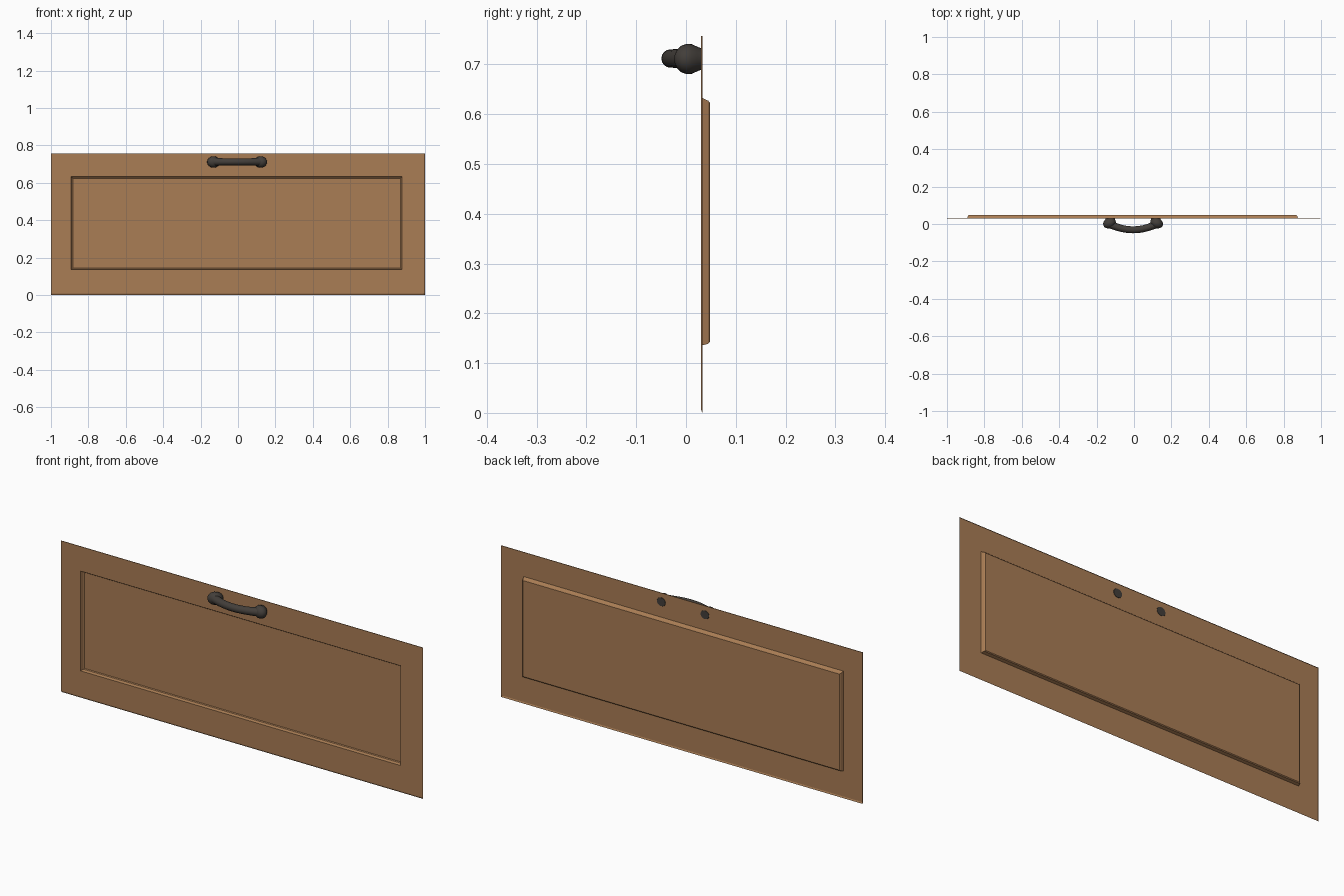
import bpy, bmesh, math

default = bpy.data.objects.get("Cube")
if default:
    bpy.data.objects.remove(default, do_unlink=True)


def material(name, rgb):
    mat = bpy.data.materials.new(name)
    mat.use_nodes = True
    mat.diffuse_color = (*rgb, 1)
    mat.node_tree.nodes["Principled BSDF"].inputs["Base Color"].default_value = (*rgb, 1)
    return mat


wood = material("warm_wood", (0.40, 0.205, 0.09))
iron = material("dark_iron", (0.055, 0.048, 0.042))


def add_mesh(name, bm, mat):
    bmesh.ops.recalc_face_normals(bm, faces=bm.faces)
    mesh = bpy.data.meshes.new(name)
    bm.to_mesh(mesh)
    bm.free()
    mesh.materials.append(mat)
    obj = bpy.data.objects.new(name, mesh)
    bpy.context.collection.objects.link(obj)
    return obj


def smooth(obj, angle):
    bpy.ops.object.select_all(action="DESELECT")
    obj.select_set(True)
    bpy.context.view_layer.objects.active = obj
    bpy.ops.object.shade_smooth_by_angle(angle=math.radians(angle))


def bridge(bm, rings):
    for a, b in zip(rings, rings[1:]):
        for i in range(len(a)):
            j = (i + 1) % len(a)
            bm.faces.new((a[i], a[j], b[j], b[i]))


# Drawer front: a thin sheet with a turned rim and a sunken panel
def rectangle(bm, left, right, low, high, y):
    corners = ((left, low), (right, low), (right, high), (left, high))
    return [bm.verts.new((x, y, z)) for x, z in corners]


bm = bmesh.new()
rings = [rectangle(bm, *r) for r in (
    (-1, 1, 0, 0.757, 0.033),
    (-1, 0.995, 0.007, 0.757, 0.03),
    (-0.892, 0.877, 0.135, 0.634, 0.03),
    (-0.887, 0.872, 0.139, 0.627, 0.045),
    (-0.883, 0.868, 0.143, 0.623, 0.048))]
bridge(bm, rings)
bm.faces.new(rings[-1])
front = add_mesh("drawer_front", bm, wood)
# the visible side of the sheet faces forward
if front.data.polygons[-1].normal.y > 0:
    front.data.flip_normals()

HANDLE_X, HANDLE_Z = -0.005, 0.711

# Handle mounts: turned knobs whose feet just pierce the sheet
profile = ((0.021, 0.0315), (0.025, 0.022), (0.03, 0.011), (0.0305, 0.002),
           (0.027, -0.009), (0.019, -0.018), (0.007, -0.023))
for side, name in ((-1, "right_handle_mount"), (1, "left_handle_mount")):
    bm = bmesh.new()
    rings = []
    for radius, y in profile:
        ring = []
        for i in range(24):
            a = math.tau * i / 24
            x = HANDLE_X + side * (0.126 - 0.2 * (y - 0.005)) + 1.1 * radius * math.cos(a)
            ring.append(bm.verts.new((x, y, HANDLE_Z + radius * math.sin(a))))
        rings.append(ring)
    bridge(bm, rings)
    bm.faces.new(rings[0])
    bm.faces.new(rings[-1])
    smooth(add_mesh(name, bm, iron), 50)

# Handle grip: a bowed tube, slightly thicker at its ends
bm = bmesh.new()
rings = []
for step in range(25):
    t = step / 12 - 1
    centre_x, centre_y = 0.13 * t, -0.031 + 0.033 * t * t
    radius = 0.0185 + 0.004 * t ** 4
    slope = math.atan2(0.066 * t, 0.13)
    ring = []
    for i in range(16):
        a = math.tau * i / 16
        out = radius * math.cos(a)
        ring.append(bm.verts.new((HANDLE_X + centre_x - out * math.sin(slope),
                                  centre_y + out * math.cos(slope),
                                  HANDLE_Z + 0.001 + radius * math.sin(a))))
    rings.append(ring)
bridge(bm, rings)
bm.faces.new(rings[0])
bm.faces.new(rings[-1])
smooth(add_mesh("handle_grip", bm, iron), 50)
